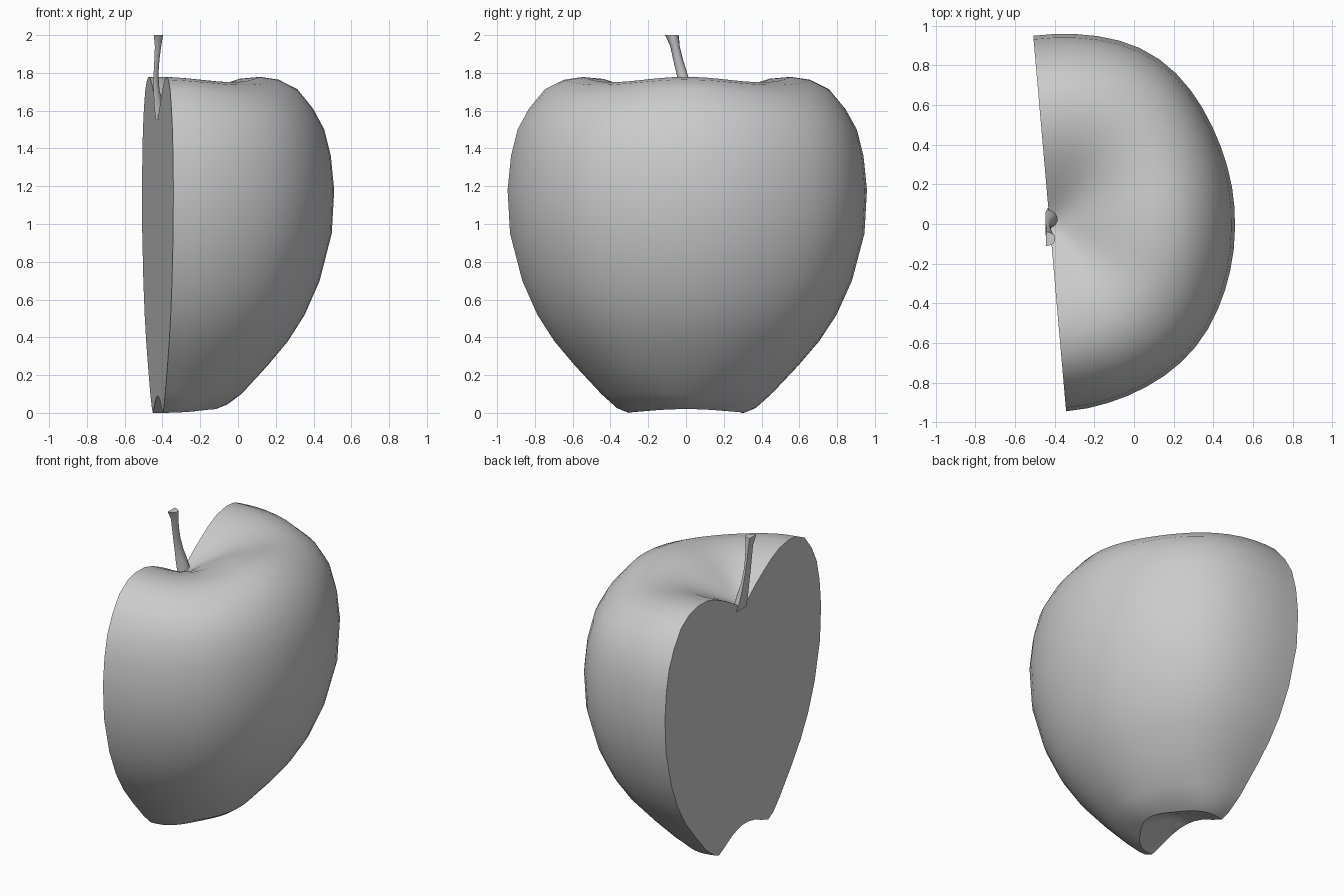
import bpy, bmesh
from math import sin, cos, pi, radians, exp, degrees

if "Cube" in bpy.data.objects:
    bpy.data.objects.remove(bpy.data.objects["Cube"])

AXIS_X = -0.425      # core axis lies on the cut plane
SEGS = 28
START = radians(-85)  # the cut is turned 5 degrees about z


def finish(name, bm, angle=40):
    bmesh.ops.recalc_face_normals(bm, faces=bm.faces[:])
    mesh = bpy.data.meshes.new(name)
    bm.to_mesh(mesh)
    bm.free()
    ob = bpy.data.objects.new(name, mesh)
    bpy.context.collection.objects.link(ob)
    bpy.ops.object.select_all(action='DESELECT')
    ob.select_set(True)
    bpy.context.view_layer.objects.active = ob
    bpy.ops.object.shade_smooth_by_angle(angle=radians(angle))
    return ob


# Apple half: profile (radius, height) swept through 180 degrees
profile = [(0.06, 0.085), (0.14, 0.065), (0.22, 0.03), (0.30, 0.0), (0.36, 0.025),
           (0.45, 0.10), (0.59, 0.25), (0.70, 0.38), (0.79, 0.52), (0.87, 0.70),
           (0.935, 0.95), (0.948, 1.18), (0.93, 1.36), (0.895, 1.50), (0.835, 1.61),
           (0.75, 1.70), (0.65, 1.75), (0.55, 1.765), (0.44, 1.755), (0.34, 1.725),
           (0.24, 1.68), (0.15, 1.635), (0.07, 1.59)]


def body_point(r, z, t):
    d = degrees(t)
    belly = max(0.0, min(1.0, r / 0.9))
    swell = 0.055 * exp(-((d - 58) / 24) ** 2) + 0.02 * exp(-((d + 42) / 20) ** 2)
    r *= 0.985 + 0.015 * abs(sin(t)) + swell * belly
    if z < 0.1:                       # uneven base rim
        z += 0.02 * cos(t) ** 2
        r *= 1 + 0.04 * cos(5 * t)
    if z > 1.6 and r < 0.8:           # gentle shoulder lobes
        z += 0.014 * cos(4 * t) * min(1.0, r / 0.4)
    return AXIS_X + r * cos(t), r * sin(t), z


bm = bmesh.new()
low = bm.verts.new((AXIS_X, 0, 0.09))
high = bm.verts.new((AXIS_X, 0, 1.56))
cols = [[bm.verts.new(body_point(r, z, START + pi * i / SEGS)) for r, z in profile]
        for i in range(SEGS + 1)]
for a, b in zip(cols, cols[1:]):
    bm.faces.new((low, b[0], a[0]))
    for k in range(len(profile) - 1):
        bm.faces.new((a[k], b[k], b[k + 1], a[k + 1]))
    bm.faces.new((a[-1], b[-1], high))
# Flat cut face
bm.faces.new([low] + cols[0] + [high] + cols[-1][::-1])
finish("apple_half", bm)

# Stem: half-round sections (flat side x, depth, centre y, half width, height)
sections = [(-0.435, 0.055, 0.03, 0.050, 1.55), (-0.445, 0.050, 0.018, 0.042, 1.63),
            (-0.447, 0.032, 0.0, 0.034, 1.71), (-0.447, 0.026, -0.02, 0.029, 1.79),
            (-0.443, 0.028, -0.042, 0.026, 1.87), (-0.440, 0.034, -0.058, 0.025, 1.94),
            (-0.444, 0.046, -0.070, 0.033, 1.985), (-0.444, 0.048, -0.075, 0.036, 2.0)]
N = 7
bm = bmesh.new()
rings = [[bm.verts.new((x + d * sin(pi * i / N), y - w * cos(pi * i / N), z))
          for i in range(N + 1)] for x, d, y, w, z in sections]
for a, b in zip(rings, rings[1:]):
    for i in range(N + 1):
        j = (i + 1) % (N + 1)
        bm.faces.new((a[i], a[j], b[j], b[i]))
bm.faces.new(rings[0][::-1])
bm.faces.new(rings[-1])
finish("stem", bm)
